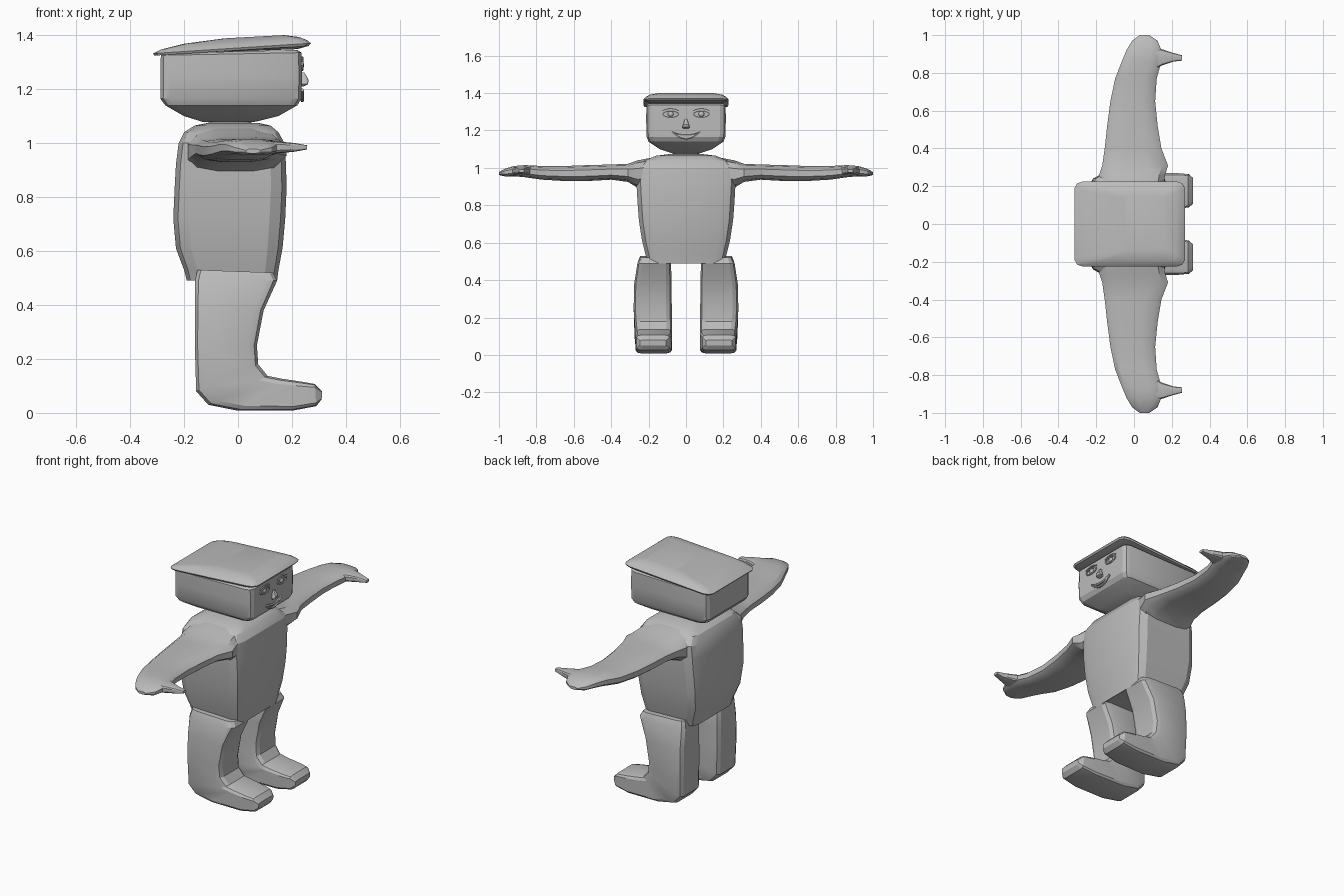
import bpy, bmesh, math
from mathutils import Vector

grey = bpy.data.materials.new("plain_grey")
grey.diffuse_color = (0.5, 0.5, 0.5, 1)


def finish(name, bm, angle=22):
    """Turn a bmesh into a named grey object with softly shaded faces."""
    bmesh.ops.recalc_face_normals(bm, faces=bm.faces[:])
    me = bpy.data.meshes.new(name)
    bm.to_mesh(me)
    bm.free()
    me.materials.append(grey)
    ob = bpy.data.objects.new(name, me)
    bpy.context.collection.objects.link(ob)
    bpy.ops.object.select_all(action='DESELECT')
    ob.select_set(True)
    bpy.context.view_layer.objects.active = ob
    bpy.ops.object.shade_smooth_by_angle(angle=math.radians(angle))
    return ob


def box_ring(centre, u, v, c=0.25):
    """Rounded rectangle with half axes u and v; c is the corner size."""
    m = 1 - 0.3 * c
    quarter = [(1, 1 - c), (m, m), (1 - c, 1)]
    pts = []
    for k in range(4):
        for a, b in quarter:
            for _ in range(k):
                a, b = -b, a
            pts.append(Vector(centre) + Vector(u) * a + Vector(v) * b)
    return pts


def loft(name, rings, angle=22):
    """Skin a row of rings and close both ends."""
    bm = bmesh.new()
    rows = [[bm.verts.new(p) for p in r] for r in rings]
    n = len(rows[0])
    for a, b in zip(rows, rows[1:]):
        for i in range(n):
            j = (i + 1) % n
            bm.faces.new((a[i], a[j], b[j], b[i]))
    bm.faces.new(rows[0])
    bm.faces.new(rows[-1])
    return finish(name, bm, angle)


def flat_ring(x0, x1, hy, z0, z1=None, c=0.25):
    """Ring seen from above, from x0 at height z0 to x1 at height z1."""
    z1 = z0 if z1 is None else z1
    return box_ring(((x0 + x1) / 2, 0, (z0 + z1) / 2),
                    ((x1 - x0) / 2, 0, (z1 - z0) / 2), (0, hy, 0), c)


# Torso: back x, front x, half width, height
loft("torso", [flat_ring(*r, c=0.28) for r in [
    (-0.15, 0.12, 0.17, 0.51), (-0.19, 0.145, 0.205, 0.49),
    (-0.20, 0.15, 0.215, 0.53), (-0.23, 0.165, 0.235, 0.61),
    (-0.24, 0.175, 0.252, 0.72), (-0.235, 0.18, 0.26, 0.83),
    (-0.23, 0.178, 0.265, 0.92), (-0.22, 0.172, 0.262, 1.0),
    (-0.20, 0.15, 0.22, 1.04), (-0.16, 0.12, 0.16, 1.065),
    (-0.11, 0.075, 0.08, 1.075)]])

# Neck and head
loft("neck", [flat_ring(-0.11, 0.05, 0.07, z, c=0.4) for z in (1.05, 1.10)])
loft("head", [flat_ring(*r, c=0.14) for r in [
    (-0.13, 0.06, 0.075, 1.078, 1.078), (-0.20, 0.15, 0.14, 1.10, 1.10),
    (-0.27, 0.22, 0.20, 1.14, 1.14), (-0.288, 0.235, 0.21, 1.165, 1.165),
    (-0.288, 0.237, 0.213, 1.25, 1.25), (-0.286, 0.235, 0.212, 1.325, 1.335),
    (-0.27, 0.22, 0.20, 1.333, 1.345)]])

# Flat cap tilted up towards the face
loft("cap", [flat_ring(*r, c=0.16) for r in [
    (-0.27, 0.22, 0.19, 1.332, 1.348), (-0.31, 0.262, 0.222, 1.324, 1.360),
    (-0.315, 0.27, 0.226, 1.332, 1.370), (-0.285, 0.255, 0.215, 1.347, 1.382),
    (-0.20, 0.225, 0.195, 1.368, 1.393), (-0.05, 0.17, 0.15, 1.388, 1.400)]])

# Legs: (back or sole point), (front or instep point), centre y, half width
LEG = [((-0.15, 0.53), (0.13, 0.52), 0.17, 0.075),
       ((-0.16, 0.49), (0.145, 0.49), 0.17, 0.09),
       ((-0.16, 0.38), (0.095, 0.38), 0.177, 0.10),
       ((-0.16, 0.25), (0.07, 0.25), 0.178, 0.102),
       ((-0.155, 0.08), (0.075, 0.18), 0.175, 0.10),
       ((-0.11, 0.03), (0.11, 0.137), 0.172, 0.098),
       ((0.0, 0.008), (0.16, 0.127), 0.172, 0.097),
       ((0.20, 0.008), (0.24, 0.115), 0.174, 0.095),
       ((0.29, 0.025), (0.285, 0.107), 0.176, 0.088),
       ((0.31, 0.05), (0.312, 0.08), 0.176, 0.07)]
# Arms: y, back x, front x, bottom z, top z
ARM = [(0.18, -0.18, 0.15, 0.90, 1.055), (0.26, -0.185, 0.165, 0.895, 1.04),
       (0.31, -0.168, 0.18, 0.925, 1.022), (0.40, -0.155, 0.145, 0.937, 1.018),
       (0.52, -0.142, 0.125, 0.93, 1.015), (0.65, -0.125, 0.112, 0.93, 1.01),
       (0.77, -0.10, 0.12, 0.937, 1.01), (0.86, -0.065, 0.145, 0.95, 1.015),
       (0.92, -0.04, 0.145, 0.955, 1.01), (0.97, -0.01, 0.125, 0.955, 0.995),
       (1.0, 0.03, 0.08, 0.962, 0.978)]
# Thumbs: x, near y, far y, half thickness
THUMB = [(0.08, 0.80, 0.94, 0.026), (0.15, 0.84, 0.925, 0.022),
         (0.21, 0.86, 0.905, 0.016), (0.255, 0.865, 0.893, 0.008)]

for s, side in ((1, "left"), (-1, "right")):
    rings = []
    for (ax, az), (bx, bz), cy, hy in LEG:
        rings.append(box_ring(((ax + bx) / 2, s * cy, (az + bz) / 2),
                              ((bx - ax) / 2, 0, (bz - az) / 2), (0, hy, 0), 0.3))
    loft(side + "_leg", rings)
    loft(side + "_arm", [box_ring(((a + b) / 2, s * y, (lo + hi) / 2),
                                  ((b - a) / 2, 0, 0), (0, 0, (hi - lo) / 2), 0.6)
                         for y, a, b, lo, hi in ARM], 30)
    loft(side + "_thumb", [box_ring((x, s * (a + b) / 2, 0.984),
                                    (0, (b - a) / 2, 0), (0, 0, t), 0.5)
                           for x, a, b, t in THUMB], 30)


def tube(name, pts, r, closed=False):
    """Thin round strip along points on the face."""
    cu = bpy.data.curves.new(name, 'CURVE')
    cu.dimensions = '3D'
    cu.bevel_depth, cu.bevel_resolution, cu.use_fill_caps = r, 1, True
    sp = cu.splines.new('POLY')
    sp.points.add(len(pts) - 1)
    for p, q in zip(sp.points, pts):
        p.co = (*q, 1)
    sp.use_cyclic_u = closed
    tmp = bpy.data.objects.new(name + "_path", cu)
    bpy.context.collection.objects.link(tmp)
    bpy.context.view_layer.update()
    bm = bmesh.new()
    bm.from_mesh(tmp.to_mesh())
    bpy.data.objects.remove(tmp)
    finish(name, bm, 50)


def dome(name, centre, size):
    bm = bmesh.new()
    bmesh.ops.create_uvsphere(bm, u_segments=12, v_segments=8, radius=1)
    for v in bm.verts:
        v.co = Vector([c + k * p for c, k, p in zip(centre, size, v.co)])
    finish(name, bm, 50)


# Eyes with lids, irises and brows
for s, side in ((1, "left"), (-1, "right")):
    cy, cz = s * 0.082, 1.288
    lid = [(0.238, cy + 0.042 * math.cos(t), cz + 0.017 * math.sin(t))
           for t in (k * math.tau / 14 for k in range(14))]
    tube(side + "_eyelid", lid, 0.005, True)
    dome(side + "_iris", (0.236, cy, cz), (0.009, 0.016, 0.014))
    tube(side + "_brow", [(0.238, cy + 0.045 * k, cz + 0.03 - 0.012 * k * k)
                          for k in (-1, -0.5, 0, 0.5, 1)], 0.004)

# Nose: narrow bridge widening to the tip
loft("nose", [box_ring((0.235 + d / 2, 0, z), (d / 2, 0, 0), (0, w, 0), 0.4)
              for z, d, w in [(1.262, 0.010, 0.006), (1.25, 0.018, 0.010),
                              (1.232, 0.027, 0.015), (1.218, 0.024, 0.02),
                              (1.21, 0.008, 0.014)]], 30)

# Smiling lips: upper and lower curves meeting at the corners
steps = [k / 5 for k in range(-5, 6)]
tube("upper_lip", [(0.238, 0.075 * k, 1.178 + 0.018 * k * k) for k in steps], 0.007)
tube("lower_lip", [(0.238, 0.075 * k, 1.158 + 0.038 * k * k) for k in steps], 0.007)
